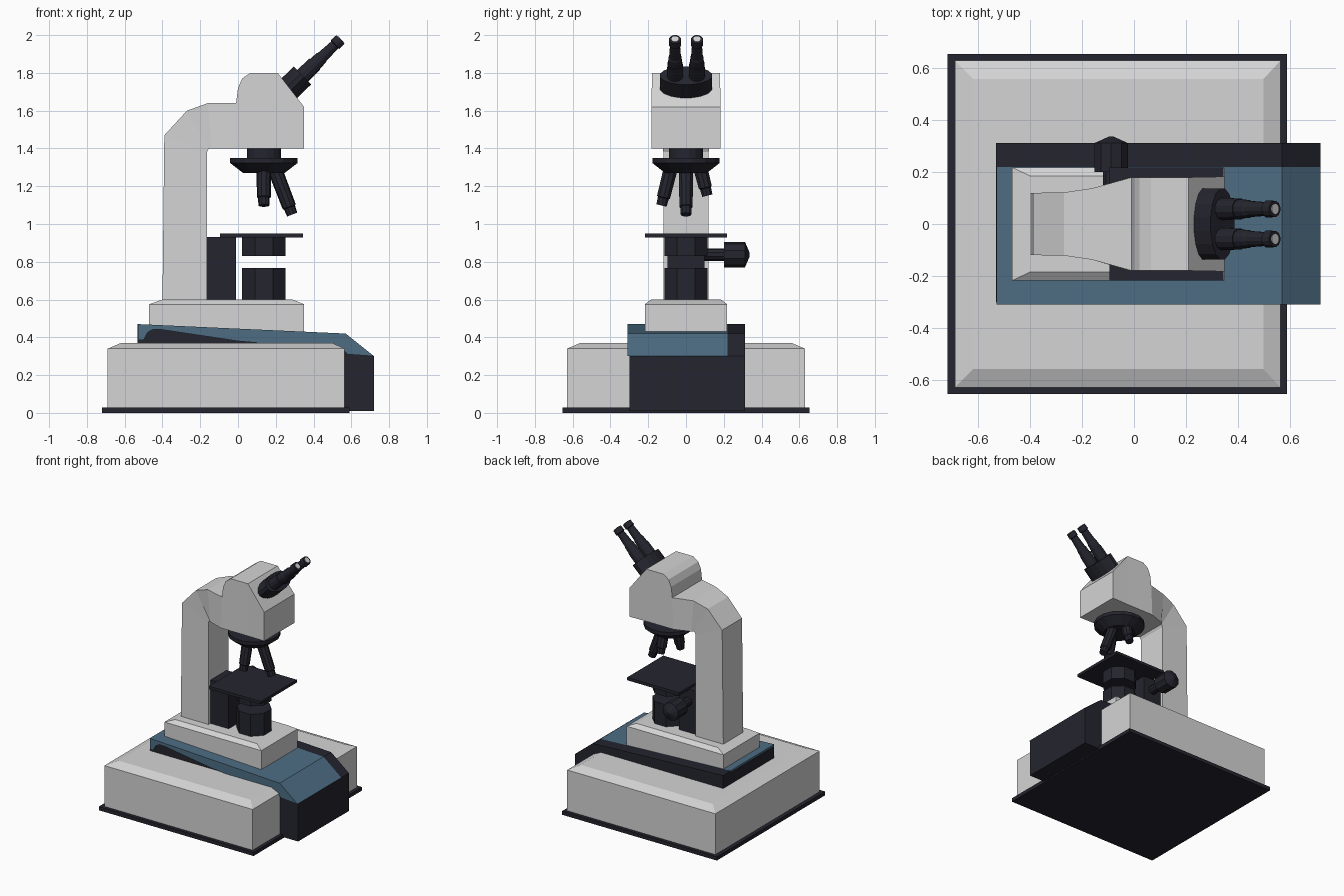
import bpy, bmesh, math
from mathutils import Vector


def material(name, rgb):
    m = bpy.data.materials.new(name)
    m.diffuse_color = (*rgb, 1)
    return m


GREY = material("light_grey", (0.66, 0.66, 0.66))
BLUE = material("slate_blue", (0.075, 0.155, 0.23))
DARK = material("near_black", (0.018, 0.018, 0.028))


def loft(name, rings, mat):
    """Join rings of equal point count with faces and cap both ends."""
    bm = bmesh.new()
    vr = [[bm.verts.new(p) for p in ring] for ring in rings]
    n = len(vr[0])
    for a, b in zip(vr, vr[1:]):
        for i in range(n):
            j = (i + 1) % n
            bm.faces.new((a[i], a[j], b[j], b[i]))
    bm.faces.new(vr[0][::-1])
    bm.faces.new(vr[-1])
    bmesh.ops.recalc_face_normals(bm, faces=bm.faces)
    me = bpy.data.meshes.new(name)
    bm.to_mesh(me)
    bm.free()
    me.materials.append(mat)
    ob = bpy.data.objects.new(name, me)
    bpy.context.collection.objects.link(ob)
    return ob


def rect(x0, x1, y, z):
    return [(x0, -y, z), (x1, -y, z), (x1, y, z), (x0, y, z)]


def box(name, x0, x1, y, z0, z1, mat):
    return loft(name, [rect(x0, x1, y, z0), rect(x0, x1, y, z1)], mat)


def prism(name, profile, y0, y1, mat):
    """Side profile (x, z) extruded along y."""
    return loft(name, [[(x, y, z) for x, z in profile] for y in (y0, y1)], mat)


def turned(name, origin, axis, profile, mat, n=12, squash=1.0):
    """Profile of (distance, radius) turned around an axis; squash narrows one way."""
    o, d = Vector(origin), Vector(axis).normalized()
    u = Vector((0, 1, 0)) if abs(d.y) < 0.8 else Vector((1, 0, 0))
    u = (u - d * u.dot(d)).normalized()
    v = d.cross(u) * squash
    rings = []
    for t, r in profile:
        angles = [2 * math.pi * (k + 0.5) / n for k in range(n)]
        rings.append([o + d * t + (u * math.cos(a) + v * math.sin(a)) * r for a in angles])
    return loft(name, rings, mat)


# Base plate and chamfered foot
box("base_plate", -0.72, 0.59, 0.655, 0.0, 0.028, DARK)
loft("foot", [rect(-0.69, 0.565, 0.63, 0.028), rect(-0.69, 0.565, 0.63, 0.34),
              rect(-0.62, 0.50, 0.56, 0.37)], GREY)

# Dark inner body, full-height side strip and blue cover with a curved side cutout
prism("inner_body", [(0.719, 0.01), (0.719, 0.30), (0.56, 0.405), (-0.533, 0.455),
                     (-0.533, 0.37), (-0.533, 0.34), (0.5, 0.34), (0.5, 0.01)], -0.30, 0.225, DARK)
prism("side_strip", [(0.72, 0.01), (0.72, 0.30), (0.57, 0.42), (-0.533, 0.47),
                     (-0.533, 0.34), (0.5, 0.34), (0.5, 0.01)], 0.22, 0.312, DARK)
prism("cover", [(-0.53, 0.47), (0.57, 0.42), (0.72, 0.30), (0.58, 0.31), (0.56, 0.33),
                (0.0, 0.38), (-0.40, 0.44), (-0.45, 0.442), (-0.48, 0.425), (-0.50, 0.385),
                (-0.53, 0.385)], -0.31, 0.22, BLUE)

# Pedestal
loft("pedestal", [rect(-0.47, 0.35, 0.218, 0.41), rect(-0.47, 0.35, 0.218, 0.575),
                  rect(-0.40, 0.29, 0.185, 0.60)], GREY)

# Arm and head: sections of lower point, upper point, half width
sections = [
    ((-0.165, 0.59), (-0.40, 0.59), 0.12), ((-0.165, 1.38), (-0.39, 1.47), 0.12),
    ((-0.155, 1.40), (-0.27, 1.60), 0.122), ((-0.14, 1.40), (-0.16, 1.64), 0.138),
    ((-0.02, 1.40), (-0.01, 1.64), 0.18), ((0.00, 1.40), (0.00, 1.72), 0.18),
    ((0.02, 1.40), (0.022, 1.77), 0.18), ((0.06, 1.40), (0.065, 1.80), 0.18),
    ((0.21, 1.40), (0.21, 1.80), 0.18), ((0.35, 1.40), (0.35, 1.62), 0.183)]
loft("arm_and_head", [[(a[0], -w, a[1]), (a[0], w, a[1]), (b[0], w, b[1]), (b[0], -w, b[1])]
                      for a, b, w in sections], GREY)

# Stage with its bracket, condenser and lamp housing
UP, DOWN = (0, 0, 1), (0, 0, -1)
box("stage", -0.095, 0.345, 0.218, 0.928, 0.95, DARK)
box("stage_bracket", -0.17, -0.01, 0.098, 0.59, 0.932, DARK)
turned("condenser", (0.137, 0, 0.83), UP, [(0, 0.124), (0.1, 0.124)], DARK, 8)
turned("lamp_housing", (0.137, 0, 0.595), UP, [(0, 0.124), (0.173, 0.124)], DARK, 8)

# Focus knob
turned("focus_knob", (-0.088, 0.09, 0.838), (0, 1, 0),
       [(0, 0.033), (0.11, 0.033), (0.11, 0.068), (0.222, 0.068), (0.247, 0.01)], DARK, 10)

# Revolving nosepiece
turned("nosepiece", (0.137, 0, 1.405), DOWN,
       [(0, 0.092), (0.055, 0.092), (0.055, 0.182), (0.082, 0.182), (0.135, 0.112)], DARK, 16)

# Objectives pointing outward from the nosepiece
for i, (start, end) in enumerate([((0.195, 0, 1.29), (0.287, 0, 1.05)),
                                  ((0.137, -0.082, 1.29), (0.137, -0.13, 1.098)),
                                  ((0.137, 0.078, 1.29), (0.137, 0.113, 1.15))]):
    d = Vector(end) - Vector(start)
    L = d.length
    turned(f"objective_{i + 1}", start, d,
           [(0, 0.039), (L - 0.045, 0.037), (L - 0.04, 0.031), (L, 0.029)], DARK, 10)

# Eyepiece mount, twin tubes and lenses
TILT = (1, 0, 0.96)
turned("eyepiece_mount", (0.262, 0, 1.71), TILT, [(0, 0.14), (0.11, 0.14)], DARK, 16, 0.48)
for side, y in (("left", -0.058), ("right", 0.058)):
    turned(f"eyepiece_{side}", (0.335, y, 1.778), TILT,
           [(0, 0.044), (0.10, 0.042), (0.10, 0.038), (0.145, 0.036), (0.155, 0.032),
            (0.245, 0.027), (0.25, 0.034), (0.288, 0.032)], DARK, 12)
    turned(f"eye_lens_{side}", (0.335, y, 1.778), TILT, [(0.284, 0.02), (0.291, 0.02)], GREY, 12)
